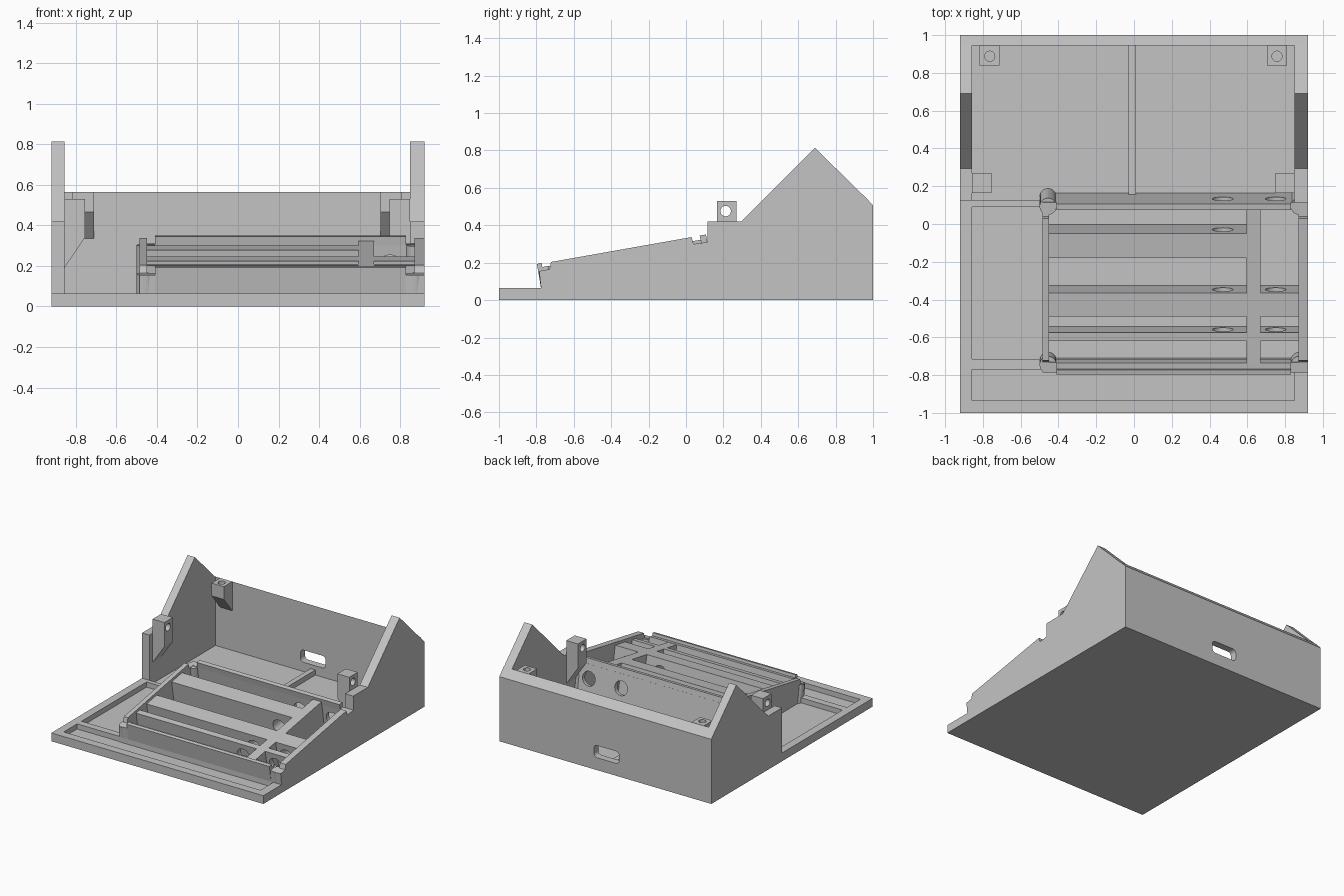
import bpy, bmesh, math
from mathutils import Vector, Matrix

cube = bpy.data.objects.get("Cube")
if cube:
    bpy.data.objects.remove(cube, do_unlink=True)

grey = bpy.data.materials.new("matte_grey")
grey.use_nodes = True
colour = (0.55, 0.55, 0.55, 1)
grey.diffuse_color = colour
grey.node_tree.nodes["Principled BSDF"].inputs["Base Color"].default_value = colour


def finish(name, bm):
    bmesh.ops.recalc_face_normals(bm, faces=bm.faces)
    mesh = bpy.data.meshes.new(name)
    bm.to_mesh(mesh)
    bm.free()
    mesh.materials.append(grey)
    obj = bpy.data.objects.new(name, mesh)
    bpy.context.collection.objects.link(obj)
    return obj


def prism(name, axis, points, a, b):
    """Extrude a 2D outline along x (outline in y, z), y (x, z) or z (x, y)."""
    place = {"x": lambda u, v: (a, u, v), "y": lambda u, v: (u, a, v),
             "z": lambda u, v: (u, v, a)}[axis]
    bm = bmesh.new()
    face = bm.faces.new([bm.verts.new(place(u, v)) for u, v in points])
    ext = bmesh.ops.extrude_face_region(bm, geom=[face])["geom"]
    move = Vector([(b - a) * (axis == k) for k in "xyz"])
    bmesh.ops.translate(bm, vec=move, verts=[g for g in ext if isinstance(g, bmesh.types.BMVert)])
    return finish(name, bm)


def box(name, x0, x1, y0, y1, z0, z1):
    return prism(name, "z", [(x0, y0), (x1, y0), (x1, y1), (x0, y1)], z0, z1)


def rod(name, start, end, radius, sides=32):
    start, end = Vector(start), Vector(end)
    turn = (end - start).to_track_quat("Z", "Y").to_matrix().to_4x4()
    bm = bmesh.new()
    bmesh.ops.create_cone(bm, cap_ends=True, segments=sides, radius1=radius, radius2=radius,
                          depth=(end - start).length,
                          matrix=Matrix.Translation((start + end) / 2) @ turn)
    return finish(name, bm)


def cut(obj, *cutters):
    for c in cutters:
        c.hide_render = True
        mod = obj.modifiers.new("cut", "BOOLEAN")
        mod.operation, mod.solver, mod.object = "DIFFERENCE", "EXACT", c
    bpy.context.view_layer.update()
    graph = bpy.context.evaluated_depsgraph_get()
    mesh = bpy.data.meshes.new_from_object(obj.evaluated_get(graph))
    obj.modifiers.clear()
    obj.data = mesh


# Overall layout
W, IN_L, IN_R = 0.92, -0.857, 0.85
BED_L, BED_IN, BED_R = -0.485, -0.45, 0.87
FLOOR, RIM, LOW = 0.025, 0.065, 0.01
LEAN = math.tan(math.radians(10))

# Floor plate and low rims around the trays
box("floor_plate", -W, W, -1, 1, 0, FLOOR)
box("front_rim", -W, W, -1, -0.935, LOW, RIM)
box("left_rim", -W, IN_L, -1, 0.125, LOW, RIM)
box("right_rim", IN_R, W, -1, -0.74, LOW, RIM)
box("tray_front_divider", -W, BED_L, -0.77, -0.715, LOW, RIM)
box("tray_back_divider", -W, BED_L, 0.09, 0.125, LOW, RIM)
box("rear_floor_rib", -0.03, 0.01, 0.14, 0.95, LOW, RIM)

# Peaked side walls
for name, x0, x1, front in (("left_wall", -W, IN_L, 0.125), ("right_wall", IN_R, W, 0.115)):
    prism(name, "x", [(front, LOW), (front, 0.42), (0.295, 0.42), (0.69, 0.815),
                      (1, 0.507), (1, LOW)], x0, x1)

# Back wall with a rounded cable slot
back = prism("back_wall", "y", [(-W, LOW), (W, LOW), (W, 0.565), (-W, 0.565)], 0.945, 1)
for v in back.data.vertices:
    if v.co.z > 0.5 and v.co.y > 0.99:
        v.co.z = 0.507
slot_points = []
for i in range(24):
    t = math.radians(i * 15 + 7.5)
    sx, sz = math.copysign(1, math.cos(t)), math.copysign(1, math.sin(t))
    slot_points.append((-0.01 + sx * 0.08 + 0.03 * math.cos(t), 0.145 + sz * 0.018 + 0.03 * math.sin(t)))
slot = prism("slot_cutter", "y", slot_points, 0.9, 1.1)
cut(back, slot)
cutters = [slot]

# Sloped bed sides
side = [(-0.775, LOW), (-0.775, RIM), (-0.785, 0.155), (-0.73, 0.165), (-0.722, 0.204),
        (0.03, 0.337), (0.04, 0.30), (0.115, 0.31), (0.167, LOW)]
prism("bed_left_side", "x", side, BED_L, BED_IN)
prism("bed_right_side", "x", side, BED_R, W)

# Front and back bed walls, each with a raised lip between the corners
prism("bed_front_wall", "x", [(-0.775, LOW), (-0.775, RIM), (-0.785, 0.155), (-0.732, 0.165),
                              (-0.708, LOW)], BED_L, W)
prism("bed_front_lip", "x", [(-0.775, RIM), (-0.797, 0.193), (-0.772, 0.199), (-0.768, 0.177),
                             (-0.735, 0.183), (-0.715, RIM)], -0.41, 0.83)
hole_rods = [rod("bar_hole_cutter", (x, -0.69, 0.097), (x, 0.29, 0.225), 0.055) for x in (0.47, 0.75)]
cutters += hole_rods
back_bed = prism("bed_back_wall", "x", [(0.083, 0.305), (0.115, 0.31), (0.167, LOW), (0.135, LOW)],
                 BED_L, W)
cut(back_bed, *hole_rods)
prism("bed_back_lip", "x", [(0.073, 0.345), (0.107, 0.351), (0.115, 0.305), (0.083, 0.30)], -0.41, 0.83)


# Leaning cross bars with round wire holes
def bed_z(y):
    return 0.309 + 0.174 * y


def foot(y):
    return y + (bed_z(y) - LOW) * LEAN


for name, front, rear, right in (("upper_bar", -0.18, -0.05, 0.6),
                                 ("middle_bar", -0.49, -0.365, BED_R),
                                 ("lower_bar", -0.62, -0.575, BED_R)):
    bar = prism(name, "x", [(foot(front), LOW), (front, bed_z(front)), (rear, bed_z(rear)),
                            (foot(rear), LOW)], BED_IN, right)
    cut(bar, *hole_rods)

# Lengthwise beam across the bars
prism("lengthwise_beam", "x", [(-0.73, LOW), (-0.755, bed_z(-0.755)), (0.078, bed_z(0.078)),
                               (0.13, LOW)], 0.595, 0.67)

# Rounded corner fillets inside the bed
for x in (BED_IN - 0.005, BED_R + 0.005):
    rod("bed_corner_back", (x, 0.145, LOW), (x, 0.093, 0.304), 0.045, 24)
    rod("bed_corner_front", (x, -0.722, LOW), (x, -0.745, 0.16), 0.045, 24)


# Mirrored screw posts on the side walls and screw blocks on the back wall
def sided(x, flip):
    return -x - 0.007 if flip else x


for flip, label in ((False, "left"), (True, "right")):
    post = prism(label + "_screw_post", "y",
                 [(sided(x, flip), z) for x, z in
                  ((-0.857, 0.53), (-0.755, 0.53), (-0.755, 0.34), (-0.857, 0.19))], 0.165, 0.27)
    hole = rod("post_hole_cutter", (sided(-1, flip), 0.212, 0.476), (sided(-0.6, flip), 0.212, 0.476), 0.028)
    cut(post, hole)
    block = prism(label + "_screw_block", "x",
                  [(0.84, 0.465), (0.84, 0.565), (0.946, 0.565), (0.946, 0.335)],
                  sided(-0.817, flip), sided(-0.711, flip))
    x = sided(-0.764, flip)
    bore = rod("block_hole_cutter", (x, 0.888, 0.48), (x, 0.888, 0.7), 0.027)
    cut(block, bore)
    cutters += [hole, bore]

for c in cutters:
    bpy.data.objects.remove(c, do_unlink=True)
